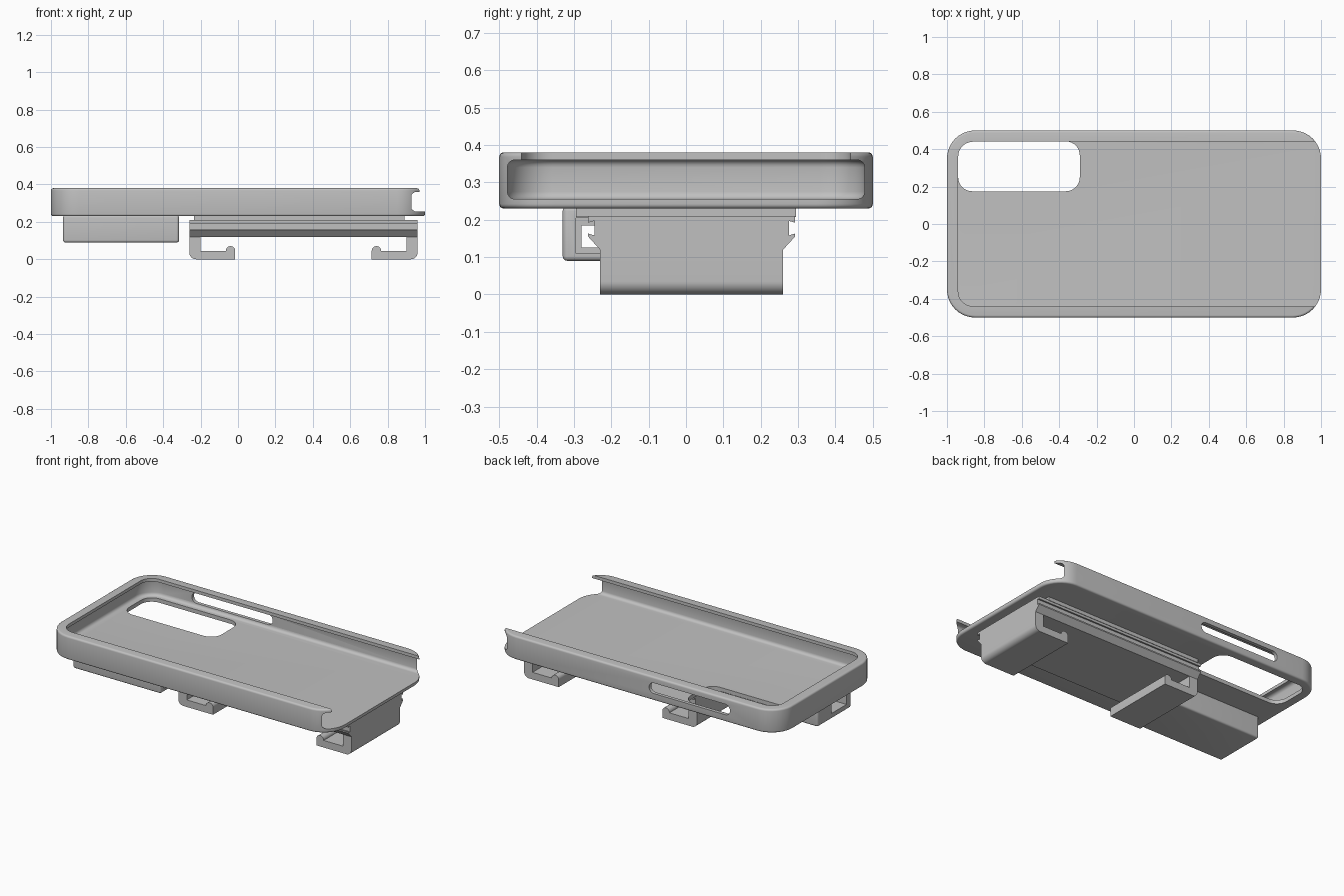
import bpy, bmesh, math
from mathutils import Vector

if "Cube" in bpy.data.objects:
    bpy.data.objects.remove(bpy.data.objects["Cube"], do_unlink=True)

grey = bpy.data.materials.new("plain grey")
grey.use_nodes = True
COLOUR = (0.53, 0.53, 0.53, 1)
grey.diffuse_color = COLOUR
grey.node_tree.nodes["Principled BSDF"].inputs["Base Color"].default_value = COLOUR


def outline(corners, steps=10):
    """Polygon from (u, v, radius) corners; radii are for right-angled corners."""
    pts = []
    for i, (u, v, r) in enumerate(corners):
        p = Vector((u, v))
        if not r:
            pts.append(p)
            continue
        before = (Vector(corners[i - 1][:2]) - p).normalized()
        after = (Vector(corners[(i + 1) % len(corners)][:2]) - p).normalized()
        centre = p + (before + after) * r
        for k in range(steps + 1):
            t = k / steps * math.pi / 2
            pts.append(centre - r * (before * math.sin(t) + after * math.cos(t)))
    return pts


def rect(u0, u1, v0, v1, r=0):
    return outline([(u0, v0, r), (u1, v0, r), (u1, v1, r), (u0, v1, r)])


def prism(name, pts, lo, hi, axis="z", bevel=0):
    """Extrude a flat outline along an axis and round the rims of its ends."""
    place = {"x": lambda u, v, w: (w, u, v),
             "y": lambda u, v, w: (u, w, v),
             "z": lambda u, v, w: (u, v, w)}[axis]
    bm = bmesh.new()
    ends = [[bm.verts.new(place(p[0], p[1], w)) for p in pts] for w in (lo, hi)]
    caps = [bm.faces.new(e) for e in ends]
    n = len(pts)
    for i in range(n):
        j = (i + 1) % n
        bm.faces.new((ends[0][i], ends[0][j], ends[1][j], ends[1][i]))
    rims = [e for f in caps for e in f.edges]
    bmesh.ops.recalc_face_normals(bm, faces=bm.faces)
    if bevel:
        bmesh.ops.bevel(bm, geom=rims, offset=bevel, segments=4,
                        profile=0.5, affect="EDGES", clamp_overlap=True)
    mesh = bpy.data.meshes.new(name)
    bm.to_mesh(mesh)
    bm.free()
    mesh.materials.append(grey)
    obj = bpy.data.objects.new(name, mesh)
    bpy.context.collection.objects.link(obj)
    return obj


def cut(obj, *cutters):
    for c in cutters:
        mod = obj.modifiers.new("cut", "BOOLEAN")
        mod.operation = "DIFFERENCE"
        mod.solver = "EXACT"
        mod.object = c
    bpy.context.view_layer.update()
    graph = bpy.context.evaluated_depsgraph_get()
    mesh = bpy.data.meshes.new_from_object(obj.evaluated_get(graph))
    obj.modifiers.clear()
    obj.data = mesh
    for c in cutters:
        bpy.data.objects.remove(c, do_unlink=True)


# Tray with an overhanging lip, open at the +x end
tray = prism("tray", rect(-1, 1, -0.5, 0.5, 0.15), 0.23, 0.38, bevel=0.012)
cut(tray,
    prism("cavity", rect(-0.978, 1.5, -0.478, 0.478, 0.12), 0.255, 0.36, bevel=0.02),
    prism("lip_opening", rect(-0.94, 1.5, -0.44, 0.44, 0.08), 0.3, 0.5),
    prism("floor_window", rect(-0.94, -0.29, 0.175, 0.442, 0.075), 0.1, 0.3),
    prism("side_slot", rect(-0.66, -0.09, 0.275, 0.342, 0.033), 0.4, 0.6, "y"))

# Hollow block under the tray
block = prism("under_block", rect(-0.935, -0.315, -0.33, 0.01, 0.015), 0.09, 0.235, bevel=0.012)
cut(block,
    prism("block_pocket", rect(-0.295, -0.03, 0.11, 0.205), -0.86, -0.2, "x"),
    prism("block_window", rect(-0.28, -0.13, 0.125, 0.185), -1.1, -0.8, "x"))

# Mounting plate and grooved rail
prism("mount_plate", rect(-0.235, 0.89, -0.295, 0.295), 0.207, 0.235)
MID = 0.015
half = [(0.245, 0.12), (0.277, 0.155), (0.277, 0.163), (0.26, 0.158),
        (0.26, 0.197), (0.277, 0.192), (0.277, 0.21)]
rail = [(MID + y, z) for y, z in half] + [(MID - y, z) for y, z in reversed(half)]
prism("grooved_rail", rail, -0.26, 0.96, "x")

# Pair of inward-facing hooks, mirrored about the rail's centre
hook = [(-0.26, 0.125, 0), (-0.26, 0, 0.035), (-0.015, 0, 0), (-0.015, 0.07, 0.024),
        (-0.065, 0.07, 0.024), (-0.065, 0.045, 0), (-0.2, 0.045, 0), (-0.2, 0.125, 0)]
for side, flip in (("inner", False), ("end", True)):
    corners = [(0.7 - x if flip else x, z, r) for x, z, r in hook]
    prism(side + "_hook", outline(corners), -0.23, 0.26, "y")

# Smooth rounded edges, keep hard ones crisp
for obj in bpy.data.objects:
    if obj.type == "MESH" and grey.name in obj.data.materials:
        bpy.ops.object.select_all(action="DESELECT")
        obj.select_set(True)
        bpy.context.view_layer.objects.active = obj
        bpy.ops.object.shade_smooth_by_angle(angle=math.radians(35))
